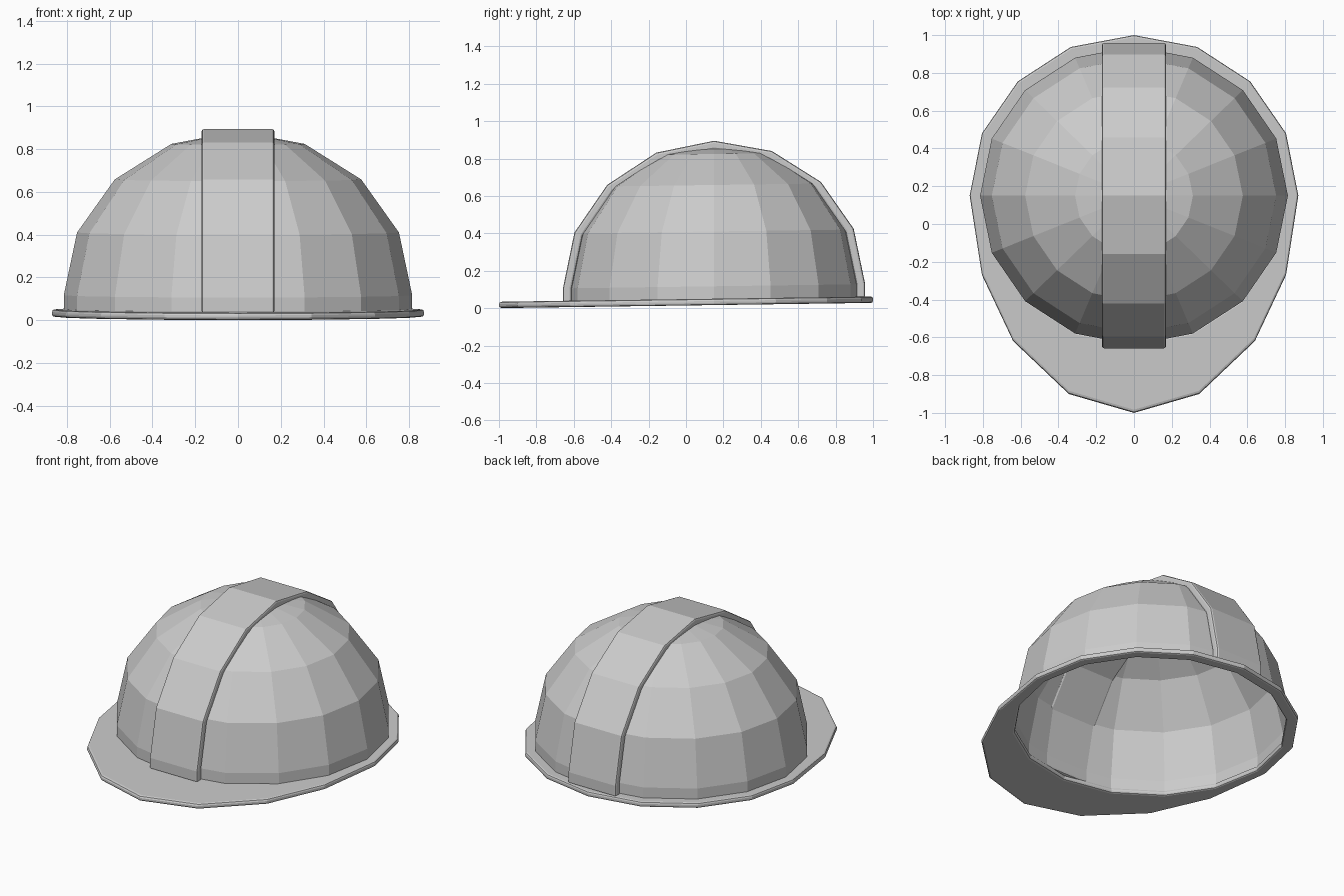
import bpy, bmesh
from math import sin, cos, pi

if "Cube" in bpy.data.objects:
    bpy.data.objects.remove(bpy.data.objects["Cube"])

CY, EQ, N = 0.15, 0.117, 16      # dome centre y, equator height, sides
TILT = 0.014                     # slight rise toward the back


def tilted(x, y, z):
    return (x, y, z + TILT * (y - CY))


def make(name, verts, faces, bevel=0.0, segments=2):
    me = bpy.data.meshes.new(name)
    me.from_pydata([tilted(*v) for v in verts], [], faces)
    bm = bmesh.new()
    bm.from_mesh(me)
    bmesh.ops.recalc_face_normals(bm, faces=bm.faces)
    bm.to_mesh(me)
    bm.free()
    ob = bpy.data.objects.new(name, me)
    bpy.context.collection.objects.link(ob)
    if bevel:
        m = ob.modifiers.new("Bevel", 'BEVEL')
        m.width, m.segments = bevel, segments
        m.limit_method, m.angle_limit = 'ANGLE', 1.0
    return ob


def ring(rx, ry, z):
    return [(rx * sin(2 * pi * i / N), CY + ry * cos(2 * pi * i / N), z) for i in range(N)]


def bridge(a, b):
    return [(a * N + i, a * N + (i + 1) % N, b * N + (i + 1) % N, b * N + i) for i in range(N)]


# Faceted dome shell, open underneath
RX, RY, RZ = 0.815, 0.79, 0.766
verts = ring(RX, RY, 0.035)
for k in range(4):
    a = k * pi / 8
    verts += ring(RX * cos(a), RY * cos(a), EQ + RZ * sin(a))
faces = [f for k in range(4) for f in bridge(k, k + 1)]
verts.append((0, CY, EQ + RZ))
faces += [(4 * N + i, 4 * N + (i + 1) % N, 5 * N) for i in range(N)]
make("dome_shell", verts, faces)

# Brim: half outline from back to front, mirrored, with the head opening cut out
half = [(0, 1), (.335, .937), (.615, .755), (.805, .48), (.87, .15),
        (.805, -.27), (.64, -.62), (.345, -.9), (0, -1)]
outline = half + [(-x, y) for x, y in half[-2:0:-1]]
lo, hi = 0.0165, 0.0505
verts = [(x, y, hi) for x, y in outline] + [(x, y, lo) for x, y in outline]
verts += ring(RX - .01, RY - .01, lo) + ring(RX - .01, RY - .01, hi)
make("brim", verts, [f for k in range(4) for f in bridge(k, (k + 1) % 4)], 0.012)

# Raised centre strip running front to back over the dome
W, R, H, T = 0.17, 0.808, 0.778, 0.047


def arc(t):
    pts = [(CY + (R - t) * cos(k * pi / 8), EQ + (H - t) * sin(k * pi / 8)) for k in range(9)]
    return [(CY + R - t, 0.042)] + pts + [(CY - R + t, 0.042)]


outer, inner = arc(0), arc(T)
verts = []
for (yo, zo), (yi, zi) in zip(outer, inner):
    verts += [(-W, yo, zo), (W, yo, zo), (W, yi, zi), (-W, yi, zi)]
n = len(outer)
faces = [(4 * k + j, 4 * k + (j + 1) % 4, 4 * k + 4 + (j + 1) % 4, 4 * k + 4 + j)
         for k in range(n - 1) for j in range(4)]
faces += [(0, 1, 2, 3), tuple(4 * (n - 1) + j for j in range(4))]
make("centre_strip", verts, faces, 0.012)
